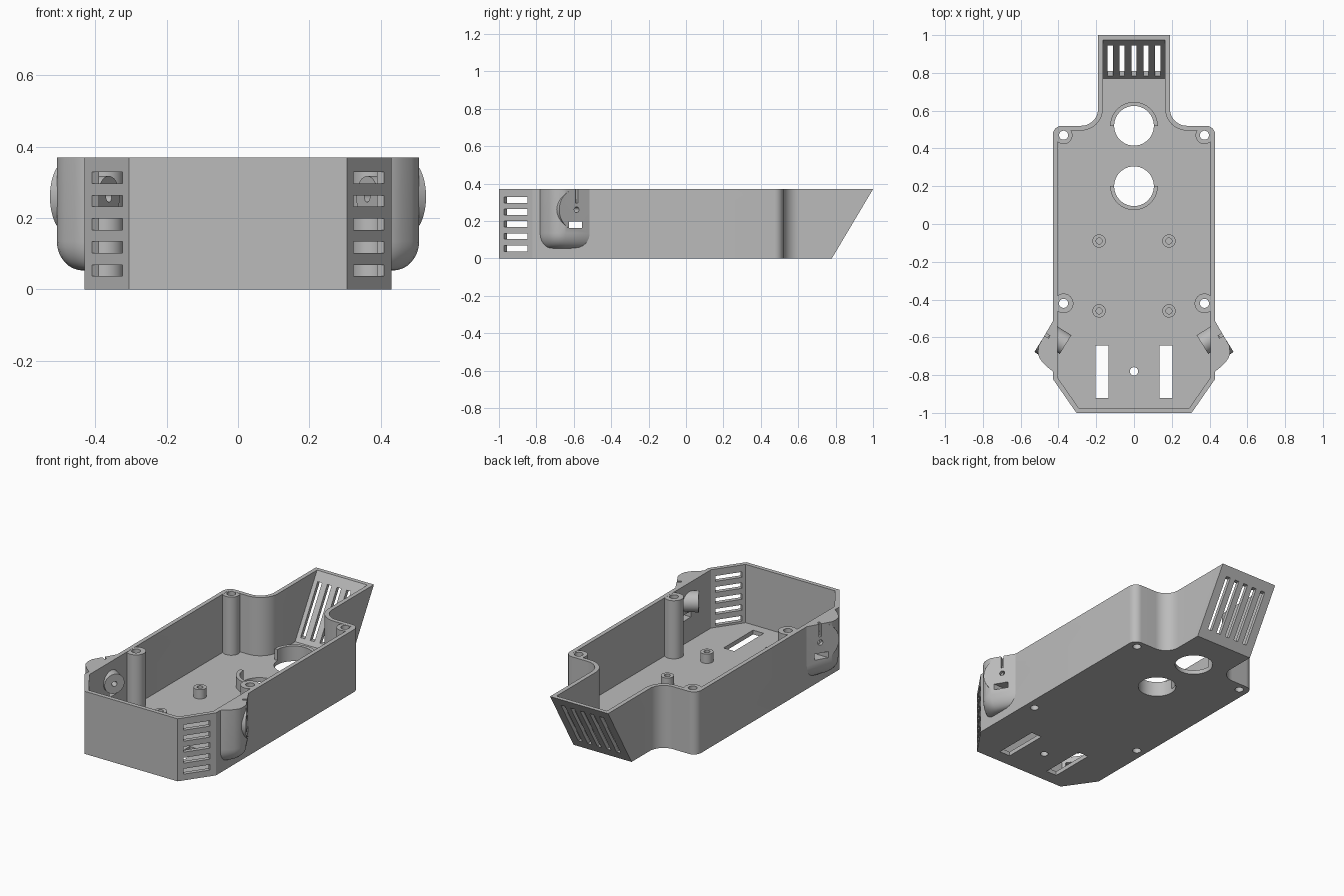
import bpy, bmesh
from math import cos, sin, radians, pi
from mathutils import Vector, Matrix

if "Cube" in bpy.data.objects:
    bpy.data.objects.remove(bpy.data.objects["Cube"])

H, WALL, FLOOR = 0.37, 0.025, 0.025
SLOPE = 0.22 / H                      # lean of the rear panel

grey = bpy.data.materials.new("plain grey")
grey.use_nodes = True
grey.diffuse_color = (0.5, 0.5, 0.5, 1)
grey.node_tree.nodes["Principled BSDF"].inputs["Base Color"].default_value = (0.5, 0.5, 0.5, 1)


def make(name, bm):
    bmesh.ops.recalc_face_normals(bm, faces=bm.faces)
    me = bpy.data.meshes.new(name)
    bm.to_mesh(me)
    bm.free()
    me.materials.append(grey)
    ob = bpy.data.objects.new(name, me)
    bpy.context.collection.objects.link(ob)
    return ob


def loft(name, rings):
    """Closed solid through rings of equal point count."""
    bm = bmesh.new()
    loops = [[bm.verts.new(p) for p in ring] for ring in rings]
    n = len(loops[0])
    for a, b in zip(loops, loops[1:]):
        for i in range(n):
            j = (i + 1) % n
            bm.faces.new((a[i], a[j], b[j], b[i]))
    bm.faces.new(loops[0][::-1])
    bm.faces.new(loops[-1])
    return make(name, bm)


def prism(name, pts, z0, z1):
    return loft(name, [[(x, y, z) for x, y in pts] for z in (z0, z1)])


def arc(cx, cy, r, a0, a1, n=10):
    angles = [radians(a0 + (a1 - a0) * i / n) for i in range(n + 1)]
    return [(cx + r * cos(a), cy + r * sin(a)) for a in angles]


def place(ob, start, axis):
    """Put an object built along +z at a start point, along an axis."""
    turn = Vector(axis).to_track_quat('Z', 'Y').to_matrix().to_4x4()
    ob.data.transform(Matrix.Translation(start) @ turn)
    return ob


def rod(name, start, axis, r, length, n=40):
    return place(prism(name, arc(0, 0, r, 0, 360 - 360 / n, n - 1), 0, length), start, axis)


def tube(name, start, axis, r, hole, length, n=40):
    bm = bmesh.new()
    prof = [(hole, 0), (r, 0), (r, length), (hole, length)]
    rows = [[bm.verts.new((q * cos(2 * pi * k / n), q * sin(2 * pi * k / n), z))
             for q, z in prof] for k in range(n)]
    for k in range(n):
        a, b = rows[k], rows[(k + 1) % n]
        for i in range(4):
            j = (i + 1) % 4
            bm.faces.new((a[i], b[i], b[j], a[j]))
    return place(make(name, bm), start, axis)


def box(name, center, size, angle=0):
    bm = bmesh.new()
    bmesh.ops.create_cube(bm, size=1)
    bm.transform(Matrix.Translation(center) @ Matrix.Rotation(angle, 4, 'Z')
                 @ Matrix.Diagonal((*size, 1)))
    return make(name, bm)


def boolean(ob, tool, op='DIFFERENCE'):
    m = ob.modifiers.new("cut", 'BOOLEAN')
    m.operation, m.solver, m.object = op, 'EXACT', tool
    bpy.context.view_layer.objects.active = ob
    bpy.ops.object.modifier_apply(modifier=m.name)


def outline(d):
    """Plan of the case, inset by d; the last right-hand point is the rear end."""
    half = [(0.305 - 0.523 * d, -1 + d), (0.43 - d, -0.82 + 0.313 * d)]
    half += arc(0.382, 0.472, 0.048 - d, 0, 90, 8)
    half += arc(0.28, 0.61, 0.09 + d, 270, 180, 12)
    half.append((0.19 - d, 1))
    return half + [(-x, y) for x, y in reversed(half)]


def case_solid(name, d, z0, z1):
    rear = lambda z: 0.78 - d + SLOPE * z
    return loft(name, [[(x, rear(z) if y == 1 else y, z) for x, y in outline(d)]
                       for z in (z0, z1)])


# Shell and cavity
shell = case_solid("case_shell", 0, 0, H)
cavity = case_solid("cavity_cutter", WALL, FLOOR, H + 0.05)
UP = (0, 0, 1)
shell_cuts = [cavity]

# Floor openings
for y in (0.52, 0.2):
    shell_cuts.append(rod("round_opening", (0, y, -0.05), UP, 0.105, 0.2, 64))
shell_cuts.append(rod("small_hole", (0, -0.78, -0.05), UP, 0.022, 0.2))
for s in (-1, 1):
    shell_cuts.append(box("floor_slot", (s * 0.17, -0.782, 0), (0.07, 0.276, 0.2)))

# Rear vents, cut straight through the leaning panel
for i in range(-2, 3):
    shell_cuts.append(box("rear_vent", (i * 0.063, 0.9, 0.185), (0.028, 0.4, 0.27)))

# Raised half rings round the large openings
for name, y, a in (("rear_half_ring", 0.52, 0), ("front_half_ring", 0.2, 180)):
    prism(name, arc(0, y, 0.126, a, a + 180, 32) + arc(0, y, 0.105, a + 180, a, 32),
          0.01, 0.09)

for s, side in ((1, "left"), (-1, "right")):
    # Front corner vents
    for i in range(5):
        shell_cuts.append(box("corner_vent", (s * 0.367, -0.91, 0.053 + i * 0.065),
                              (0.15, 0.12, 0.032), s * radians(55.2)))

    # Screw posts and board standoffs
    for y, end, r in ((0.47, "rear", 0.047), (-0.42, "front", 0.052)):
        tube(f"{side}_{end}_post", (s * 0.373, y, 0.002), UP, r, 0.024, H - 0.003)
        shell_cuts.append(rod("screw_hole", (s * 0.373, y, -0.05), UP, 0.024, 0.5))
    for y, end in ((-0.09, "rear"), (-0.46, "front")):
        tube(f"{side}_{end}_standoff", (s * 0.185, y, 0.01), UP, 0.035, 0.016, 0.07)

    # Side pod with rounded underside and a slanted round face
    plan = [(0.41, -0.785), (0.43, -0.78), (0.46, -0.757), (0.487, -0.73),
            (0.503, -0.705), (0.508, -0.68), (0.505, -0.645), (0.43, -0.515), (0.41, -0.515)]
    rings = []
    for k in range(9):
        a = radians(90 * k / 8)
        sx, sy = 0.25 + 0.75 * sin(a), 0.62 + 0.38 * sin(a)
        rings.append([(s * (0.41 + (x - 0.41) * sx), -0.65 + (y + 0.65) * sy,
                       0.135 - 0.082 * cos(a)) for x, y in plan])
    rings.append([(s * x, y, H) for x, y in plan])
    pod = loft(f"{side}_pod", rings)
    inward = Vector((-s * 0.85, -0.527, 0)).normalized()
    face = Vector((s * 0.47, -0.585, 0.26))
    disc = rod("pod_disc", face, inward, 0.109, 0.07, 64)
    boolean(pod, disc, 'UNION')
    bpy.data.objects.remove(disc)

    # Pivot hole, window and slit
    pivot = rod("pivot_hole", face - inward * 0.05, inward, 0.015, 0.3)
    window = box("pod_window", (s * 0.44, -0.59, 0.18), (0.3, 0.07, 0.036))
    slit = box("pod_slit", face + Vector((0, 0, 0.08)), (0.05, 0.015, 0.09),
               s * radians(31.8))
    for tool in (cavity, pivot, window, slit):
        boolean(pod, tool)
    for tool in (slit,):
        bpy.data.objects.remove(tool)
    shell_cuts += [pivot, window]

    # Inner boss on the pivot axis
    tube(f"{side}_pivot_boss", Vector((s * 0.362, -0.638, 0.26)), -inward, 0.058, 0.015, 0.1)

for tool in shell_cuts:
    boolean(shell, tool)
for tool in shell_cuts:
    bpy.data.objects.remove(tool)

# Smooth the curves, keep the edges crisp
bpy.ops.object.select_all(action='DESELECT')
for ob in bpy.context.collection.objects:
    if ob.type == 'MESH':
        ob.select_set(True)
        bpy.context.view_layer.objects.active = ob
bpy.ops.object.shade_smooth_by_angle(angle=radians(30))
